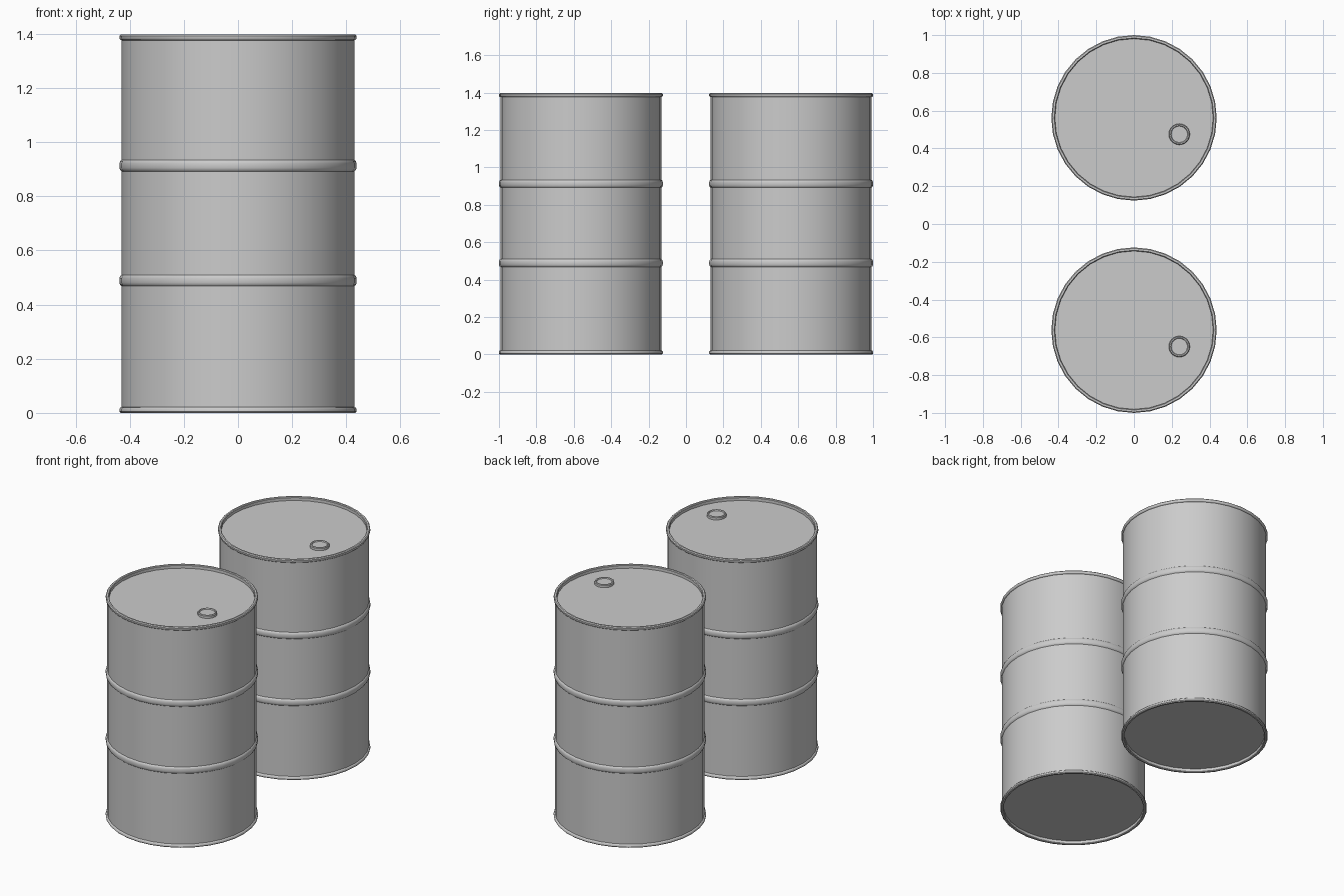
import bpy, bmesh, math

if "Cube" in bpy.data.objects:
    bpy.data.objects.remove(bpy.data.objects["Cube"])

SEG = 32

steel = bpy.data.materials.new("grey_steel")
steel.use_nodes = True
colour = (0.6, 0.6, 0.6, 1)
steel.diffuse_color = colour
steel.node_tree.nodes["Principled BSDF"].inputs["Base Color"].default_value = colour


def lathe(name, profile, location, seg=SEG):
    """Spin a radius/height profile about z, with smooth shading and sharp edges."""
    bm = bmesh.new()
    verts = [bm.verts.new((r, 0, z)) for r, z in profile]
    edges = [bm.edges.new(pair) for pair in zip(verts, verts[1:])]
    bmesh.ops.spin(bm, geom=verts + edges, cent=(0, 0, 0), axis=(0, 0, 1),
                   angle=math.tau, steps=seg)
    bmesh.ops.remove_doubles(bm, verts=bm.verts, dist=0.0005)
    bmesh.ops.recalc_face_normals(bm, faces=bm.faces)
    mesh = bpy.data.meshes.new(name)
    bm.to_mesh(mesh)
    bm.free()
    mesh.materials.append(steel)
    obj = bpy.data.objects.new(name, mesh)
    obj.location = location
    bpy.context.collection.objects.link(obj)
    bpy.ops.object.select_all(action='DESELECT')
    obj.select_set(True)
    bpy.context.view_layer.objects.active = obj
    bpy.ops.object.shade_smooth_by_angle(angle=math.radians(40))
    return obj


BODY, RIM, TOP = 0.43, 0.438, 1.397


def bead(z, half):
    """Rounded rolling hoop pressed out of the wall."""
    return [(BODY, z - half), (RIM - 0.003, z - half * 0.8), (RIM, z - half * 0.4),
            (RIM, z + half * 0.4), (RIM - 0.003, z + half * 0.8), (BODY, z + half)]


# Chime: rolled lip, from the recessed end plate out to the wall
lip = [(0, 0.022), (0.419, 0.022), (0.419, 0.004), (0.423, 0),
       (0.433, 0), (RIM, 0.005), (RIM, 0.015), (0.434, 0.02), (BODY, 0.021)]
drum_profile = (lip + bead(0.489, 0.021) + bead(0.913, 0.021)
                + [(r, TOP - z) for r, z in reversed(lip)])

# Bung: raised ring with a sunken plug
bung_profile = [(0.056, 0), (0.056, 0.014), (0.052, 0.018), (0.046, 0.018),
                (0.043, 0.012), (0, 0.012)]

for side, y in (("front", -0.562), ("back", 0.562)):
    lathe(side + "_drum", drum_profile, (0, y, 0))
    lathe(side + "_bung", bung_profile, (0.24, y - 0.087, TOP - 0.022), 24)
